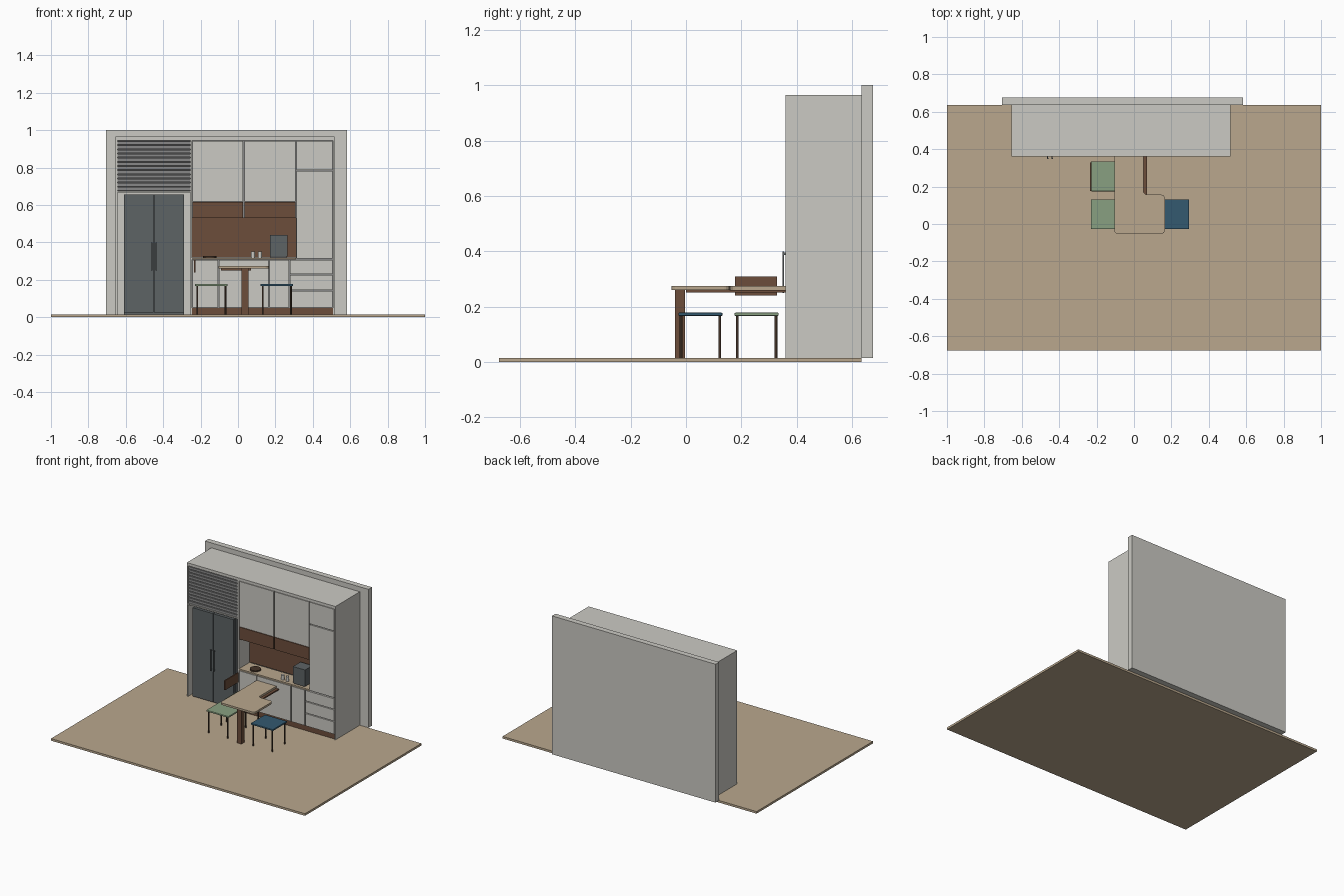
import bpy, bmesh, math

cube = bpy.data.objects.get("Cube")
if cube:
    bpy.data.objects.remove(cube, do_unlink=True)


def material(name, r, g, b):
    m = bpy.data.materials.new(name)
    m.use_nodes = True
    m.diffuse_color = (r, g, b, 1)
    m.node_tree.nodes["Principled BSDF"].inputs["Base Color"].default_value = (r, g, b, 1)
    return m


LIGHT = material("warm light grey", .60, .59, .55)
TAN = material("tan wood", .49, .39, .27)
BROWN = material("walnut brown", .15, .075, .044)
DARK = material("dark brown", .06, .035, .022)
SLATE = material("slate grey", .11, .125, .13)
GRILLE = material("mid grey", .25, .25, .25)
SHADOW = material("charcoal", .07, .07, .07)
GREEN = material("sage green", .25, .35, .22)
BLUE = material("deep blue", .033, .10, .16)


def finish(name, bm, mat):
    mesh = bpy.data.meshes.new(name)
    bmesh.ops.recalc_face_normals(bm, faces=bm.faces)
    bm.to_mesh(mesh)
    bm.free()
    mesh.materials.append(mat)
    ob = bpy.data.objects.new(name, mesh)
    bpy.context.collection.objects.link(ob)
    return ob


def box(name, x, y, z, mat, bevel=0):
    """Box from (min, max) ranges on each axis."""
    bm = bmesh.new()
    bmesh.ops.create_cube(bm, size=1)
    for v in bm.verts:
        v.co = [r[0] + (c + .5) * (r[1] - r[0]) for c, r in zip(v.co, (x, y, z))]
    ob = finish(name, bm, mat)
    if bevel:
        mod = ob.modifiers.new("soft_edges", "BEVEL")
        mod.width, mod.segments = bevel, 2
    return ob


def cylinder(name, x, y, z, radius, mat, sides=16):
    bm = bmesh.new()
    bmesh.ops.create_cone(bm, cap_ends=True, segments=sides, radius1=radius,
                          radius2=radius, depth=z[1] - z[0])
    bmesh.ops.translate(bm, verts=bm.verts, vec=(x, y, (z[0] + z[1]) / 2))
    for f in bm.faces:
        f.smooth = len(f.verts) == 4
    ob = finish(name, bm, mat)
    for e in ob.data.edges:
        e.use_edge_sharp = abs(ob.data.vertices[e.vertices[0]].co.z
                               - ob.data.vertices[e.vertices[1]].co.z) < 1e-5
    return ob


FLOOR = .015
FRONT, DOOR_BACK, WALL = .36, .374, .635
LEFT, RIGHT, TOP = -.655, .515, .965
NICHE = -.245                     # kitchen side of the partition
GAP = .003

# Room
box("floor", (-1, 1), (-.675, WALL), (0, FLOOR), TAN)
box("back_wall", (-.705, .583), (WALL, .675), (FLOOR, 1), LIGHT)

# Cabinet surround
box("left_panel", (LEFT, LEFT + .01), (FRONT, WALL), (FLOOR, TOP), LIGHT)
box("right_panel", (RIGHT - .008, RIGHT), (FRONT, WALL), (FLOOR, TOP), LIGHT)
box("top_panel", (LEFT, RIGHT), (FRONT, WALL), (.945, TOP), LIGHT)
box("partition", (NICHE - .01, NICHE), (FRONT, WALL), (FLOOR, .945), LIGHT)

# Ventilation grille above the fridge
box("grille_shelf", (LEFT + .01, NICHE - .01), (FRONT, WALL), (.668, .676), LIGHT)
box("grille_back", (LEFT + .01, NICHE - .01), (.385, .40), (.676, .945), SHADOW)
slats = 12
for i in range(slats):
    z = .678 + i * .267 / slats
    box("grille_slat", (LEFT + .01, NICHE - .01), (.363, .38), (z, z + .017), GRILLE)

# Fridge with two doors and handles
box("fridge_body", (-.61, -.29), (.385, .62), (FLOOR, .655), SLATE)
for side in (-1, 1):
    mid = -.45
    inner, outer = mid + side * .002, mid + side * .16
    box("fridge_door", sorted((inner, outer)), (.362, .383), (.025, .655), SLATE)
    hx = mid + side * .012
    box("fridge_handle", (hx - .004, hx + .004), (.348, .354), (.25, .40), SLATE)
    for hz in (.255, .387):
        box("handle_mount", (hx - .003, hx + .003), (.354, .362), (hz, hz + .008), SLATE)


def door(name, x, z, mat=LIGHT):
    box(name, (x[0] + GAP, x[1] - GAP), (FRONT, DOOR_BACK), (z[0] + GAP, z[1] - GAP), mat)


# Upper cabinets with walnut lower fronts
box("upper_carcass", (NICHE, .31), (DOOR_BACK, WALL), (.53, .945), GRILLE)
for x in ((NICHE, .031), (.031, .31)):
    door("upper_door", x, (.617, .945))
    door("upper_walnut_front", x, (.527, .62), BROWN)

# Tall cabinet on the right
box("tall_carcass", (.31, RIGHT - .008), (DOOR_BACK, WALL), (.31, .945), GRILLE)
door("tall_door", (.31, RIGHT - .008), (.31, .785))
door("tall_top_door", (.31, RIGHT - .008), (.785, .945))

# Backsplash, counter and lower cabinets
box("backsplash", (NICHE, .31), (.48, .50), (.32, .53), BROWN)
box("counter", (NICHE, .31), (FRONT, .48), (.308, .318), TAN)
box("lower_carcass", (NICHE, RIGHT - .008), (DOOR_BACK, WALL), (.05, .308), GRILLE)
box("toe_kick", (NICHE, RIGHT - .008), (.368, .39), (FLOOR, .05), BROWN)
for x in ((NICHE, -.105), (-.105, .165), (.165, .275)):
    door("lower_door", x, (.05, .308))
for z in ((.05, .143), (.143, .228), (.228, .308)):
    door("drawer_front", (.275, RIGHT - .008), z)

# Things on the counter
cylinder("round_board", -.15, .41, (.318, .327), .036, DARK, 24)
for x in (.08, .117):
    cylinder("cup", x, .39, (.318, .352), .011, LIGHT)
box("coffee_machine", (.17, .265), (.375, .46), (.325, .44), SLATE)
box("machine_base", (.175, .26), (.38, .455), (.318, .325), SHADOW)

# Angled table top with rounded corners
bm = bmesh.new()
outline = [(-.105, -.053), (.165, -.053), (.165, .157), (.05, .157), (.05, FRONT), (-.105, FRONT)]
verts = [bm.verts.new((x, y, .26)) for x, y in outline]
bm.faces.new(verts)
bmesh.ops.bevel(bm, geom=verts[:4], offset=.02, segments=4, profile=.5, affect='VERTICES')
top = bmesh.ops.extrude_face_region(bm, geom=bm.faces[:])["geom"]
bmesh.ops.translate(bm, verts=[v for v in top if isinstance(v, bmesh.types.BMVert)], vec=(0, 0, .014))
finish("table_top", bm, TAN)
box("table_support", (-.09, .07), (-.0, FRONT), (.251, .26), BROWN)
box("table_leg", (.02, .055), (-.04, -.004), (FLOOR, .26), BROWN)


# Stools
def stool(name, x, y, mat):
    w, d = .0875, .08
    box(name + "_seat", (x - w, x + w), (y - d, y + d), (.166, .178), mat, .004)
    for sx in (-1, 1):
        for sy in (-1, 1):
            cylinder(name + "_leg", x + sx * (w - .012), y + sy * (d - .01),
                     (FLOOR, .167), .005, DARK, 10)


stool("green_front_stool", -.1425, .052, GREEN)
stool("green_back_stool", -.1425, .255, GREEN)
stool("blue_stool", .2075, .052, BLUE)
box("stool_backrest", (-.234, -.226), (.177, .329), (.24, .308), BROWN)
